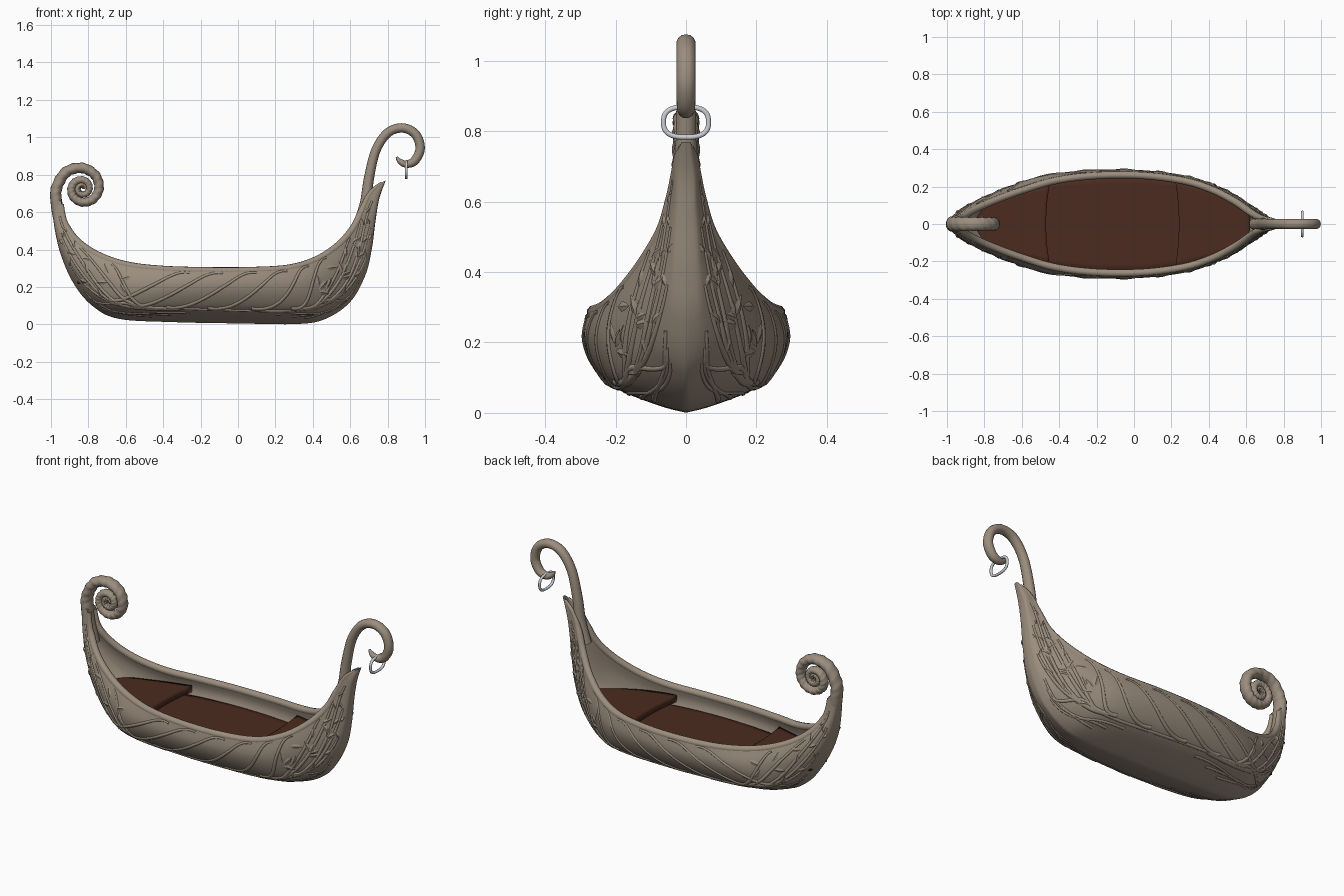
import bpy, bmesh, math
from mathutils import Vector

if "Cube" in bpy.data.objects:
    bpy.data.objects.remove(bpy.data.objects["Cube"])


def material(name, rgb):
    m = bpy.data.materials.new(name)
    m.diffuse_color = (*rgb, 1)
    m.use_nodes = True
    m.node_tree.nodes["Principled BSDF"].inputs["Base Color"].default_value = m.diffuse_color
    return m


WOOD = material("weathered_wood", (0.33, 0.27, 0.21))
PLANK = material("dark_plank", (0.07, 0.024, 0.0135))
METAL = material("pale_metal", (0.60, 0.62, 0.65))


def spline(pts, t):
    """Smooth interpolation through a list of tuples, t in 0..len-1."""
    n = len(pts) - 1
    i = max(0, min(n - 1, int(t)))
    f = t - i
    a, b, c, d = (pts[max(0, min(n, i + k))] for k in (-1, 0, 1, 2))
    return [0.5 * (2 * q + (r - p) * f + (2 * p - 5 * q + 4 * r - s) * f * f
                   + (3 * q - p - 3 * r + s) * f ** 3) for p, q, r, s in zip(a, b, c, d)]


def add_mesh(name, verts, faces, mat, angle=40):
    me = bpy.data.meshes.new(name)
    me.from_pydata([tuple(v) for v in verts], [], faces)
    bm = bmesh.new()
    bm.from_mesh(me)
    bmesh.ops.recalc_face_normals(bm, faces=bm.faces)
    bm.to_mesh(me)
    bm.free()
    me.materials.append(mat)
    ob = bpy.data.objects.new(name, me)
    bpy.context.collection.objects.link(ob)
    bpy.ops.object.select_all(action='DESELECT')
    ob.select_set(True)
    bpy.context.view_layer.objects.active = ob
    bpy.ops.object.shade_smooth_by_angle(angle=math.radians(angle))
    return ob


def loft(name, loops, mat):
    n = len(loops[0])
    verts = [v for lp in loops for v in lp]
    faces = [(i * n + j, i * n + (j + 1) % n, (i + 1) * n + (j + 1) % n, (i + 1) * n + j)
             for i in range(len(loops) - 1) for j in range(n)]
    faces += [tuple(range(n)), tuple(range(len(verts) - n, len(verts)))]
    return add_mesh(name, verts, faces, mat, 50)


# Hull stations: keel x, keel z, gunwale x, gunwale z, half width
STATIONS = [
    (-.995, .66, -.945, .66, .036), (-.985, .54, -.925, .54, .052), (-.95, .38, -.86, .445, .093),
    (-.88, .22, -.75, .37, .142), (-.78, .10, -.60, .318, .197), (-.64, .03, -.42, .295, .25),
    (-.35, .012, -.2, .287, .277), (0, .005, .05, .287, .277), (.32, .002, .27, .30, .248),
    (.47, .03, .42, .345, .20), (.60, .12, .54, .425, .138), (.68, .26, .62, .52, .083),
    (.715, .40, .665, .615, .055), (.735, .55, .70, .69, .04), (.755, .67, .735, .73, .032),
    (.79, .77, .78, .765, .014)]
# Section: width share, width share near the stems, height share
SECTION = [(0, 0, 0), (.30, .6, .07), (.74, .85, .24), (.95, .97, .48), (1.04, 1, .74), (1, 1, 1)]


def surface(u, v, side=1, inner=False):
    kx, kz, gx, gz, w = spline(STATIONS, u)
    fm, fe, fz = spline(SECTION, v * 5)
    e = max(0, min(1, (.15 - w) / .1))
    fy = fm + (fe - fm) * e
    if inner:
        w = max(w - .036, .4 * w)
        fz = .22 + .78 * fz
    return Vector((kx + (gx - kx) * fz, side * w * fy, kz + (gz - kz) * fz))


NV = 18
loops = []
for i in range(121):
    u = i / 8
    lp = [surface(u, 1 - j / NV) for j in range(NV + 1)]
    lp += [surface(u, j / NV, -1) for j in range(1, NV + 1)]
    lp += [surface(u, 1 - j / NV, -1, True) for j in range(NV + 1)]
    lp += [surface(u, j / NV, 1, True) for j in range(1, NV + 1)]
    loops.append(lp)
loft("hull", loops, WOOD)


def curve_object(name, paths, mat, cyclic=False, res=2):
    """Round strands along lists of (point, radius)."""
    cu = bpy.data.curves.new(name, 'CURVE')
    cu.dimensions = '3D'
    cu.bevel_depth = 1
    cu.bevel_resolution = res
    cu.use_fill_caps = True
    for path in paths:
        sp = cu.splines.new('POLY')
        sp.points.add(len(path) - 1)
        sp.use_cyclic_u = cyclic
        sp.use_smooth = True
        for p, (co, r) in zip(sp.points, path):
            p.co = (*co, 1)
            p.radius = r
    cu.materials.append(mat)
    ob = bpy.data.objects.new(name, cu)
    bpy.context.collection.objects.link(ob)
    return ob


# Rounded rim along both gunwales
rims = []
for side in (1, -1):
    path = []
    for i in range(113):
        u = .2 + i / 113 * 14.6
        p, q = surface(u, 1, side), surface(u, 1, side, True)
        path.append(((p + q) / 2, max(.008, (p - q).length * .55)))
    rims.append(path)
curve_object("gunwale_rim", rims, WOOD, res=3)


# Swept posts in the centre plane, optionally with twisted ridges
def sweep(name, pts, wide=1.0, steps=8, ridge=0.0, sides=14):
    n = (len(pts) - 1) * steps
    samples = [spline(pts, i / steps) for i in range(n + 1)]
    loops = []
    for i, (x, z, r) in enumerate(samples):
        a, b = samples[max(0, i - 1)], samples[min(n, i + 1)]
        t = Vector((b[0] - a[0], 0, b[1] - a[1])).normalized()
        nrm = Vector((-t.z, 0, t.x))
        fade = min(1, max(0, i / steps - 2))
        lp = []
        for k in range(sides):
            an = 2 * math.pi * k / sides
            rr = r * (1 + ridge * fade * math.cos(2 * an + i * math.pi / 2.5))
            lp.append(Vector((x, 0, z)) + nrm * rr * math.cos(an)
                      + Vector((0, rr * wide * math.sin(an), 0)))
        loops.append(lp)
    return loft(name, loops, WOOD)


sweep("bow_hook", [
    (.645, .53, .03), (.682, .65, .03), (.70, .78, .027), (.737, .93, .025), (.802, 1.025, .025),
    (.882, 1.05, .025), (.95, 1.015, .025), (.974, .94, .025), (.945, .875, .024),
    (.90, .857, .020), (.865, .872, .014), (.848, .895, .006)], wide=1.1)

scroll = [(-.93, .46, .03), (-.957, .56, .03), (-.97, .645, .031)]
for k in range(21):
    a = math.pi - k * math.pi / 4
    r = .138 * .805 ** (k / 2)
    scroll.append((-.833 + r * math.cos(a), .725 + r * math.sin(a), .006 + .024 * .9 ** (k / 2)))
sweep("stern_scroll", scroll, wide=1.3, steps=10, ridge=.055, sides=16)

# Hanging ring
ring = []
for k in range(48):
    a = 2 * math.pi * k / 48
    c, s = math.cos(a), math.sin(a)
    ring.append((Vector((.90, .064 * math.copysign(abs(c) ** .75, c),
                         .826 + .043 * math.copysign(abs(s) ** .75, s))), .0075))
curve_object("hanging_ring", [ring], METAL, cyclic=True, res=3)


# Floor and raised end decks
def half_width(x):
    for a, b in zip(STATIONS, STATIONS[1:]):
        if a[2] <= x <= b[2]:
            return a[4] + (b[4] - a[4]) * (x - a[2]) / (b[2] - a[2])
    return .03


def deck(name, x0, x1, z, thick, bow0=0.0, bow1=0.0):
    nx, ny = 24, 12
    verts = []
    for i in range(nx + 1):
        f = i / nx
        x = x0 + (x1 - x0) * f
        for j in range(ny + 1):
            t = 2 * j / ny - 1
            verts.append((x + t * t * (bow0 * (1 - f) + bow1 * f), t * (half_width(x) - .018), z))
    m = ny + 1
    faces = [(i * m + j, (i + 1) * m + j, (i + 1) * m + j + 1, i * m + j + 1)
             for i in range(nx) for j in range(ny)]
    ob = add_mesh(name, verts, faces, PLANK)
    mod = ob.modifiers.new("thickness", 'SOLIDIFY')
    mod.thickness = thick
    mod.offset = -1


deck("floor", -.60, .42, .197, .02)
deck("stern_deck", -.858, -.47, .256, .04, bow1=.02)
deck("bow_deck", .24, .62, .256, .04, bow0=-.02)


# Carved vines: (u, v) start, (u, v) end, sideways sway; half sunk in the planking
def vine(start, end, sway, r0=.014, r1=.006, n=26):
    for side in (1, -1):
        path = []
        for i in range(n + 1):
            f = i / n
            s = f * f * (3 - 2 * f)
            u = start[0] + (end[0] - start[0]) * f
            v = start[1] + (end[1] - start[1]) * s + sway * math.sin(2 * math.pi * f)
            r = r0 + (r1 - r0) * f
            p = surface(u, min(.97, v), side)
            du = surface(u + .05, min(.97, v), side) - surface(u - .05, min(.97, v), side)
            dv = surface(u, min(.97, v) + .02, side) - surface(u, min(.97, v) - .02, side)
            nrm = du.cross(dv).normalized()
            if nrm.y * side < 0:
                nrm = -nrm
            path.append((p - nrm * r * .45, r))
        vines.append(path)


vines = []
for k in range(6):                                  # rising strands amidships
    vine((4.3 + .72 * k, .44), (5.8 + .72 * k, .95), -.04)
vine((4.6, .40), (8.8, .42), .02, .010, .010, 50)   # chine strand
BOW = [(13.2, .75), (12.4, .5), (11.4, .36), (11.7, .9), (10.6, .93), (10.3, .26)]
STERN = [(.7, .75), (1.4, .5), (2.4, .36), (2.3, .9), (3.6, .93), (3.5, .26)]
for k, (b, s) in enumerate(zip(BOW, STERN)):        # fans towards both stems
    vine((8.1 + .12 * k, .42), b, -.05 + .02 * k)
    vine((6.0 - .15 * k, .42), s, -.05 + .02 * k)
for k in range(3):                                  # low roots under the chine
    vine((7.6 + .3 * k, .34 - .05 * k), (10 + .3 * k, .20 + .03 * k), .01, .009)
    vine((6.2 - .3 * k, .34 - .05 * k), (4 - .3 * k, .20 + .03 * k), .01, .009)
curve_object("carved_vines", vines, WOOD)

# Carved leaves lying on the planking
verts, faces = [], []


def leaf(u, v, side, angle, length):
    p = surface(u, v, side)
    tu = (surface(u + .05, v, side) - surface(u - .05, v, side)).normalized()
    tv = surface(u, v + .02, side) - surface(u, v - .02, side)
    tv = (tv - tu * tv.dot(tu)).normalized()
    nrm = tu.cross(tv)
    if nrm.y * side < 0:
        nrm = -nrm
    d = tu * math.cos(angle) + tv * math.sin(angle)
    e = nrm.cross(d)
    base = len(verts)
    for a, b in ((-1, 0), (-.3, .42), (.3, .34), (1, 0), (.3, -.34), (-.3, -.42)):
        verts.append(p + (d * a + e * b) * length + nrm * .002)
    verts.append(p + nrm * .008)
    faces.extend((base + k, base + (k + 1) % 6, base + 6) for k in range(6))


for side in (1, -1):
    for k in range(5):
        for row, v in enumerate((.42, .62, .82)):
            lift = .7 if (k + row) % 2 else -.5
            size = .036 - .004 * k
            leaf(9.1 + .75 * k + .2 * row, v + .03 * lift, side, lift, size)
            leaf(4.7 - .75 * k - .2 * row, v + .03 * lift, side, math.pi - lift, size)
    for k in range(3):
        for turn in (-.6, .4, 1.4):                 # leaf clusters near the bow
            leaf(8.9 + .95 * k + .22 * math.cos(turn), .62 + .11 * math.sin(turn), side, turn, .036)
add_mesh("carved_leaves", verts, faces, WOOD, 20)
